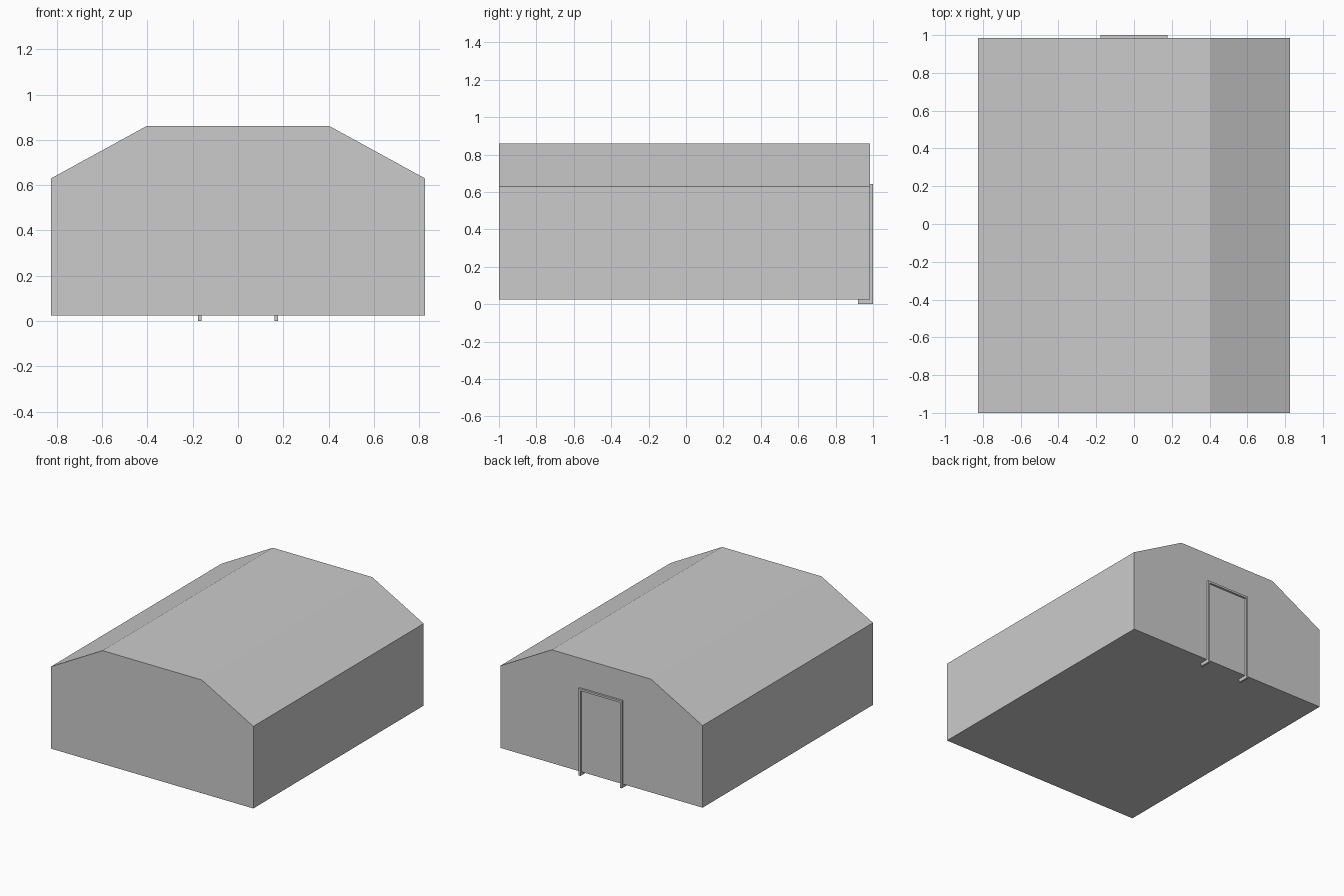
import bpy
import bmesh

if "Cube" in bpy.data.objects:
    bpy.data.objects.remove(bpy.data.objects["Cube"])


def extrude_profile(name, profile, y0, y1):
    """Closed solid from an (x, z) outline swept along y."""
    bm = bmesh.new()
    face = bm.faces.new([bm.verts.new((x, y0, z)) for x, z in profile])
    swept = bmesh.ops.extrude_face_region(bm, geom=[face], use_keep_orig=True)
    verts = [v for v in swept["geom"] if isinstance(v, bmesh.types.BMVert)]
    bmesh.ops.translate(bm, verts=verts, vec=(0, y1 - y0, 0))
    bmesh.ops.recalc_face_normals(bm, faces=bm.faces)
    mesh = bpy.data.meshes.new(name)
    bm.to_mesh(mesh)
    bm.free()
    obj = bpy.data.objects.new(name, mesh)
    bpy.context.collection.objects.link(obj)
    return obj


def mirrored(right_half):
    """Complete a right-hand outline with its mirror image."""
    return right_half + [(-x, z) for x, z in reversed(right_half)]


# Building: straight walls, sloped eaves, flat roof top
extrude_profile("building_body",
                mirrored([(0.825, 0.025), (0.825, 0.63), (0.405, 0.86)]),
                -1.0, 0.985)

# Door frame: two posts and a lintel, set through the back wall
HALF, TOP, BAR = 0.177, 0.643, 0.015
extrude_profile("door_frame",
                mirrored([(HALF - BAR, TOP - BAR), (HALF - BAR, 0.0),
                          (HALF, 0.0), (HALF, TOP)]),
                0.92, 1.0)
